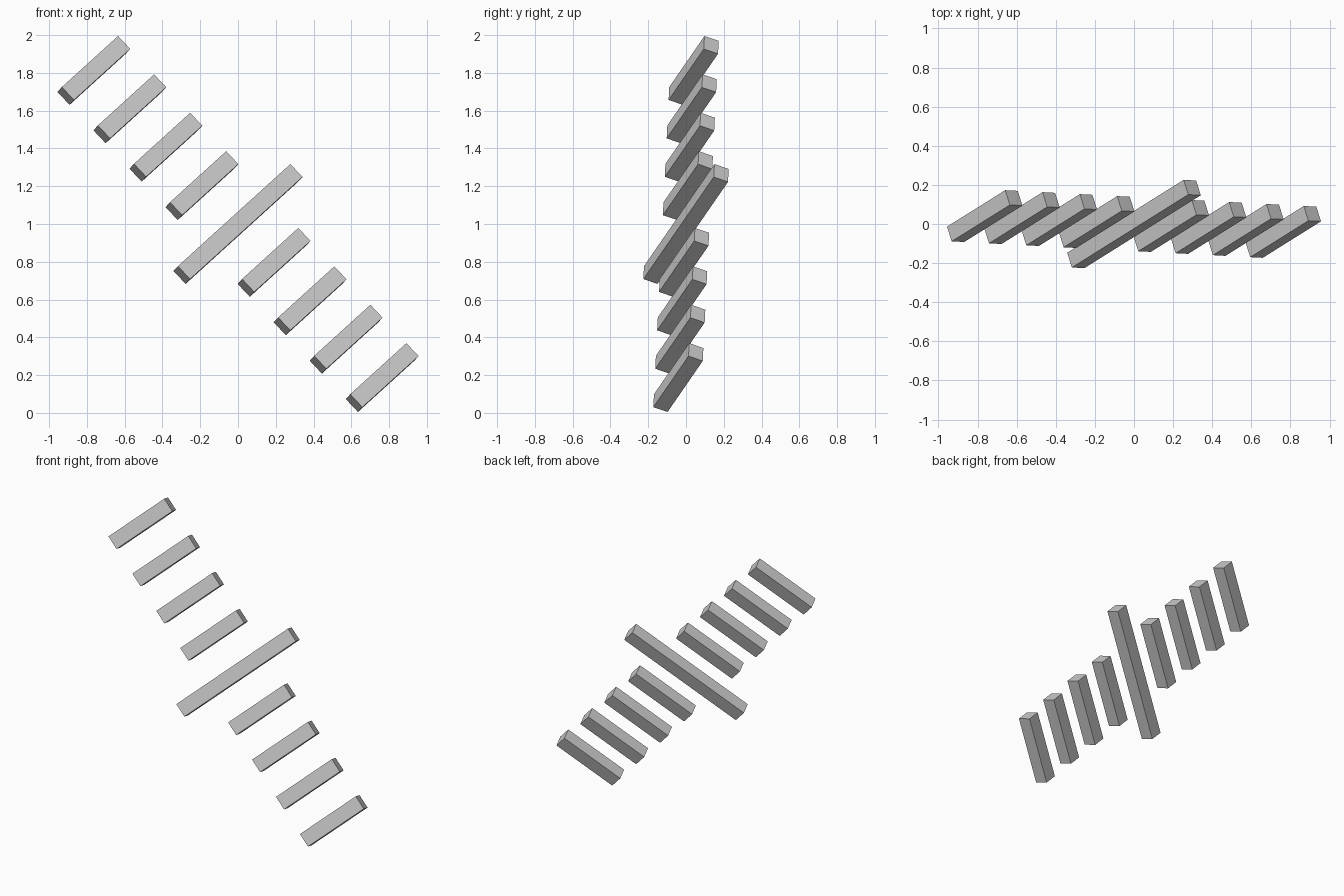
import bpy
from mathutils import Matrix, Vector

cube = bpy.data.objects.get("Cube")
if cube:
    bpy.data.objects.remove(cube, do_unlink=True)

# Plain grey material
grey = bpy.data.materials.new("light_grey")
grey.use_nodes = True
colour = (0.6, 0.6, 0.6, 1)
grey.diffuse_color = colour
grey.node_tree.nodes["Principled BSDF"].inputs["Base Color"].default_value = colour

# Tilted frame: bars run along one axis and are spaced along another
along = Vector((0.672, 0.421, 0.61)).normalized()
depth = along.cross(Vector((0.681, -0.038, -0.731))).normalized()
across = depth.cross(along)
frame = Matrix((along, across, depth)).transposed().to_4x4()

CENTRE = Vector((0, 0, 1))
SPACING = 0.279
LENGTH = 0.443
WIDTH = 0.094
THICKNESS = 0.083


def add_bar(name, slot, length):
    bpy.ops.mesh.primitive_cube_add(size=1)
    bar = bpy.context.object
    bar.name = name
    bar.matrix_world = (Matrix.Translation(CENTRE + across * SPACING * slot) @ frame
                        @ Matrix.Diagonal((length, WIDTH, THICKNESS, 1)))
    bar.data.materials.append(grey)


# Long middle bar with four short bars on each side
add_bar("long_middle_bar", 0, LENGTH * 2)
for i in range(1, 5):
    add_bar(f"upper_short_bar_{i}", -i, LENGTH)
    add_bar(f"lower_short_bar_{i}", i, LENGTH)
